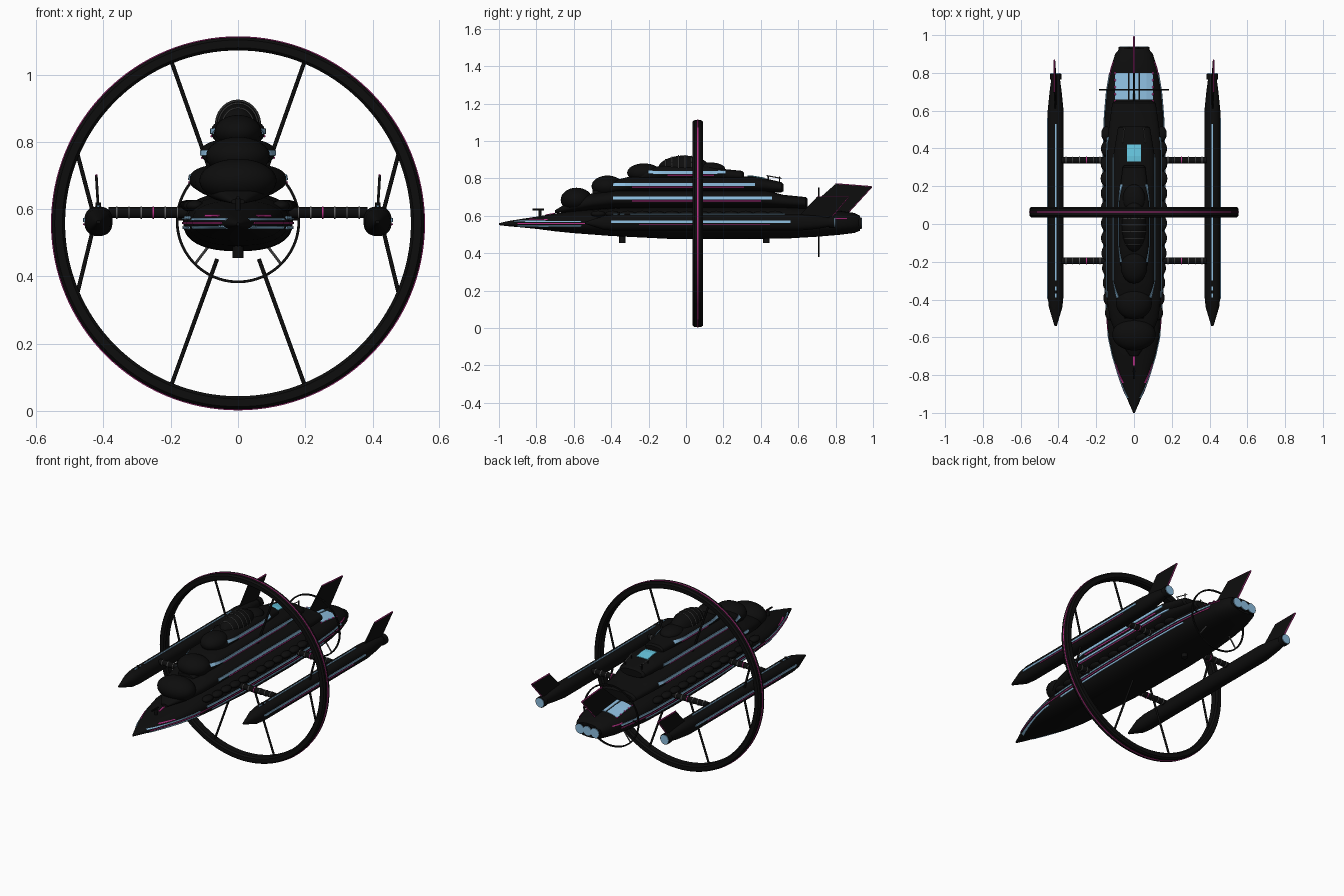
import bpy, bmesh
from math import sin, cos, pi
from mathutils import Vector

if "Cube" in bpy.data.objects:
    bpy.data.objects.remove(bpy.data.objects["Cube"])

def material(name, col):
    m = bpy.data.materials.new(name)
    m.diffuse_color = (*col, 1)
    m.use_nodes = True
    m.node_tree.nodes["Principled BSDF"].inputs["Base Color"].default_value = m.diffuse_color
    return m

BLACK = material("hull_black", (0.004, 0.004, 0.004))
BLUE = material("window_blue", (0.27, 0.52, 0.75))
CYAN = material("pad_cyan", (0.13, 0.55, 0.72))
PINK = material("trim_pink", (0.5, 0.03, 0.25))
GREY = material("rib_grey", (0.12, 0.12, 0.12))
N = 2.4  # superellipse exponent of all body sections

def finish(name, bm, mat, smooth=True):
    bmesh.ops.recalc_face_normals(bm, faces=bm.faces)
    me = bpy.data.meshes.new(name)
    bm.to_mesh(me)
    bm.free()
    me.materials.append(mat)
    ob = bpy.data.objects.new(name, me)
    bpy.context.collection.objects.link(ob)
    if smooth:
        bpy.ops.object.select_all(action='DESELECT')
        ob.select_set(True)
        bpy.context.view_layer.objects.active = ob
        bpy.ops.object.shade_smooth_by_angle()
    return ob

def skin(name, rings, mat, closed=False):
    bm = bmesh.new()
    vr = [[bm.verts.new(p) for p in r] for r in rings]
    n = len(vr[0])
    for a, b in zip(vr, vr[1:] + (vr[:1] if closed else [])):
        for i in range(n):
            j = (i + 1) % n
            bm.faces.new((a[i], a[j], b[j], b[i]))
    if not closed:
        bm.faces.new(vr[0])
        bm.faces.new(vr[-1])
    return finish(name, bm, mat)

def body(name, st, seg=40, mat=BLACK, x=0.0):
    # stations: y, half width, low z, high z
    rings = []
    for y, w, lo, hi in st:
        c, h = (lo + hi) / 2, (hi - lo) / 2
        ring = []
        for i in range(seg):
            a = 2 * pi * i / seg
            ca, sa = cos(a), sin(a)
            ring.append((x + w * abs(ca) ** (2 / N) * (1 if ca > 0 else -1), y,
                         c + h * abs(sa) ** (2 / N) * (1 if sa > 0 else -1)))
        rings.append(ring)
    return skin(name, rings, mat)

def station(st, y):
    for a, b in zip(st, st[1:]):
        if a[0] <= y <= b[0]:
            t = (y - a[0]) / (b[0] - a[0])
            return [p + (q - p) * t for p, q in zip(a, b)]
    return st[-1]

def side_x(st, y, z):
    _, w, lo, hi = station(st, y)
    u = min(1, abs(z - (lo + hi) / 2) / ((hi - lo) / 2))
    return w * (1 - u ** N) ** (1 / N)

def top_z(st, x, y):
    _, w, lo, hi = station(st, y)
    return (lo + hi) / 2 + (hi - lo) / 2 * (1 - min(1, abs(x) / w) ** N) ** (1 / N)

def sheet(name, rows, mat, thick=0.004):
    bm = bmesh.new()
    vr = [[bm.verts.new(p) for p in r] for r in rows]
    for a, b in zip(vr, vr[1:]):
        for i in range(len(a) - 1):
            bm.faces.new((a[i], a[i + 1], b[i + 1], b[i]))
    ob = finish(name, bm, mat, False)
    m = ob.modifiers.new("thickness", 'SOLIDIFY')
    m.thickness, m.offset = thick, 0

def stripe(name, st, y0, y1, z, h, mat, cx=0.0, sides=(-1, 1)):
    ys = [y0 + (y1 - y0) * i / 24 for i in range(25)]
    for s in sides:
        sheet(name, [[(s * (cx + side_x(st, y, zz) + 0.002), y, zz)
                      for zz in (z - h / 2, z + h / 2)] for y in ys], mat)

def drape(name, st, x0, x1, y0, y1, mat, cx=0.0):
    sheet(name, [[(cx + x, y, top_z(st, x, y) + 0.002)
                  for x in (x0, (x0 + x1) / 2, x1)]
                 for y in [y0 + (y1 - y0) * i / 12 for i in range(13)]], mat)

def rod(name, a, b, r, mat=BLACK, r2=None, seg=20):
    a, b = Vector(a), Vector(b)
    d = b - a
    bm = bmesh.new()
    bmesh.ops.create_cone(bm, cap_ends=True, segments=seg, radius1=r,
                          radius2=r if r2 is None else r2, depth=d.length)
    ob = finish(name, bm, mat)
    ob.rotation_euler = d.to_track_quat('Z', 'Y').to_euler()
    ob.location = (a + b) / 2

def ball(name, loc, size, mat=BLACK):
    bm = bmesh.new()
    bmesh.ops.create_uvsphere(bm, u_segments=28, v_segments=16, radius=1)
    bmesh.ops.scale(bm, vec=size, verts=bm.verts)
    bmesh.ops.translate(bm, vec=loc, verts=bm.verts)
    finish(name, bm, mat)

def hoop(name, y, z, prof, mat=BLACK, seg=96):
    # profile of (radius, y offset) turned about the y axis
    skin(name, [[(r * cos(a), y + dy, z + r * sin(a)) for r, dy in prof]
                for a in [2 * pi * i / seg for i in range(seg)]], mat, True)

def fin(name, x, pts, lean=0.0):
    base = pts[0][1]
    row = lambda q: [(x + lean * (z - base), y, z) for y, z in q]
    p = row(pts)
    sheet(name, [[p[0], p[3]], [p[1], p[2]]], BLACK, 0.008)
    for a, b in ((1, 2), (2, 3)):
        rod(name + "_trim", p[a], p[b], 0.004, PINK, seg=8)

# Main hull
HULL = [(-1, .004, .55, .56), (-.95, .026, .544, .572), (-.88, .055, .538, .583), (-.8, .083, .53, .595),
        (-.7, .113, .517, .612), (-.6, .135, .507, .625), (-.4, .15, .492, .64), (-.1, .16, .477, .65),
        (.3, .163, .475, .65), (.55, .158, .479, .648), (.7, .145, .488, .638), (.82, .125, .498, .626),
        (.9, .1, .508, .615), (.93, .075, .52, .6)]
body("main_hull", HULL, 56)
for y0, y1, z, h, m in ((-.5, .8, .575, .010, BLUE), (-.45, .6, .545, .008, BLUE), (-.9, .8, .559, .005, PINK),
                        (-.92, -.56, .570, .006, BLUE), (-.9, -.56, .546, .007, BLUE),
                        (-.84, -.74, .58, .005, PINK), (.79, .86, .585, .006, PINK)):
    stripe("hull_light_strip", HULL, y0, y1, z, h, m)
drape("foredeck_marker", HULL, -.004, .004, -.75, -.7, PINK)

# Side balconies along the hull
for s in (-1, 1):
    for i in range(13):
        y = -.47 + i * .079
        ball("side_balcony", (s * (side_x(HULL, y, .607) + .002), y, .61), (.026, .039, .017))

# Stepped upper decks with front domes
DECK2 = [(-.7, .02, .615, .63), (-.6, .09, .62, .69), (-.5, .128, .632, .72), (-.38, .145, .64, .737),
         (.42, .145, .64, .737), (.52, .132, .64, .712), (.64, .115, .635, .70), (.65, .1, .64, .69)]
DECK3 = [(-.5, .05, .7, .735), (-.4, .09, .715, .785), (-.3, .11, .725, .81), (.36, .11, .725, .81),
         (.42, .1, .725, .80), (.51, .085, .725, .78), (.52, .07, .73, .77)]
DECK4 = [(-.32, .03, .77, .80), (-.22, .07, .785, .85), (-.12, .08, .79, .87), (.12, .08, .79, .87),
         (.2, .072, .79, .85), (.3, .06, .79, .84), (.31, .05, .795, .83)]
for i, d in enumerate((DECK2, DECK3, DECK4)):
    body(f"upper_deck_{i + 2}", d)
for d, y0, y1, z in ((DECK2, -.39, .46, .695), (DECK3, -.39, .37, .767), (DECK4, -.2, .21, .832)):
    stripe("deck_window_strip", d, y0, y1, z, .016, BLUE)
    stripe("deck_pink_strip", d, y0 + .1, y1 - .06, z - .015, .005, PINK)
ball("front_dome_2", (0, -.585, .685), (.115, .085, .065))
ball("front_dome_3", (0, -.42, .758), (.095, .085, .057))
ball("front_dome_4", (0, -.225, .83), (.07, .09, .05))
ball("crown_dome", (0, -.01, .85), (.065, .14, .072))
ball("rear_dome_cap", (0, .13, .85), (.06, .08, .035))
for i in range(5):  # ribs over the crown dome
    y = -.11 + i * .035
    k = (1 - ((y + .01) / .14) ** 2) ** .5
    pts = [(.067 * k * cos(a), y, .85 + .074 * k * sin(a)) for a in [pi * j / 12 for j in range(13)]]
    for a, b in zip(pts, pts[1:]):
        rod("dome_rib", a, b, .0022, GREY, seg=6)

# Landing pad, rear skylight, deck rails
drape("landing_pad", DECK3, -.037, .037, .33, .42, CYAN)
for x0, x1 in ((-.1, -.032), (-.024, -.004), (.004, .024), (.032, .1)):
    drape("rear_skylight", HULL, x0, x1, .66, .8, BLUE)
for i in range(5):
    y = .65 + i * .037
    for s in (-1, 1):
        ball("rear_marker_light", (s * .1, y, top_z(HULL, .1, y) + .003), (.005, .007, .004), PINK)
for s in (-1, 1):
    rod("deck_rail", (s * .06, .43, .815), (s * .05, .51, .80), .003, GREY, seg=6)
    for y in (.44, .5):
        rod("rail_post", (s * .055, y, .76), (s * .055, y, .81), .003, seg=6)

# Keel sensors and bow mast
for y in (-.34, .43):
    rod("keel_sensor", (0, y, .455), (0, y, .5), .017)
rod("bow_turret", (0, -.78, .58), (0, -.78, .632), .008)
rod("bow_barrel", (0, -.82, .634), (0, -.76, .634), .005, seg=8)

# Main engines and tail fin
for x in (-.05, 0, .05):
    rod("engine_nozzle", (x, .88, .56), (x, .937, .56), .032)
    rod("engine_glow", (x, .935, .56), (x, .941, .56), .028, BLUE)
fin("tail_fin", 0, [(.64, .63), (.8, .77), (.993, .755), (.86, .61)])

# Great ring, spokes and small rear ring
hoop("great_ring", .063, .558, [(.545, -.028), (.553, -.018), (.553, .018), (.545, .028), (.522, .028),
                               (.514, .018), (.514, -.018), (.522, -.028)], seg=128)
hoop("great_ring_light", .063, .558, [(.55, -.003), (.556, -.003), (.556, .003), (.55, .003)], PINK, 128)
hoop("rear_ring", .71, .565, [(.185, -.004), (.185, .004), (.177, .004), (.177, -.004)])
for s in (-1, 1):
    for a, b in (((.2, 1.045), (.06, .65)), ((.2, .072), (.062, .452)),
                 ((.48, .775), (.43, .585)), ((.48, .34), (.43, .545))):
        rod("ring_spoke", (s * a[0], .063, a[1]), (s * b[0], .063, b[1]), .006)
    rod("rear_ring_strut", (s * .12, .71, .57), (s * .18, .71, .57), .004, seg=8)
    rod("rear_ring_brace", (s * .08, .71, .5), (s * .127, .71, .438), .004, GREY, seg=8)

# Outrigger pods with pylons
POD = [(-.54, .006, .557, .567), (-.44, .036, .525, .6), (-.38, .042, .52, .608), (.6, .042, .52, .608),
       (.7, .032, .53, .6), (.775, .022, .543, .588)]
for s in (-1, 1):
    cx = s * .415
    body("outrigger_pod", POD, 28, x=cx)
    rod("pod_nozzle", (cx, .765, .565), (cx, .795, .565), .031)
    rod("pod_glow", (cx, .793, .565), (cx, .799, .565), .027, BLUE)
    rod("pod_turret", (cx, -.36, .6), (cx, -.36, .62), .008)
    fin("pod_fin", cx, [(.6, .595), (.7, .7), (.868, .7), (.77, .585)], s * .06)
    stripe("pod_window_strip", POD, -.4, .56, .568, .012, BLUE, .415, (s,))
    stripe("pod_pink_strip", POD, -.25, .45, .555, .004, PINK, .415, (s,))
    drape("pod_top_strip", POD, -.004, .004, -.3, .53, BLUE, cx)
    drape("pod_top_strip", POD, -.004, .004, -.39, -.33, BLUE, cx)
    for y in (-.195, .338):
        rod("pylon", (s * .12, y, .59), (s * .385, y, .59), .0165)
        for i in range(6):
            x = s * (.18 + i * .036)
            rod("pylon_band", (x - .002, y, .59), (x + .002, y, .59), .0185, PINK if i == 2 else GREY)
